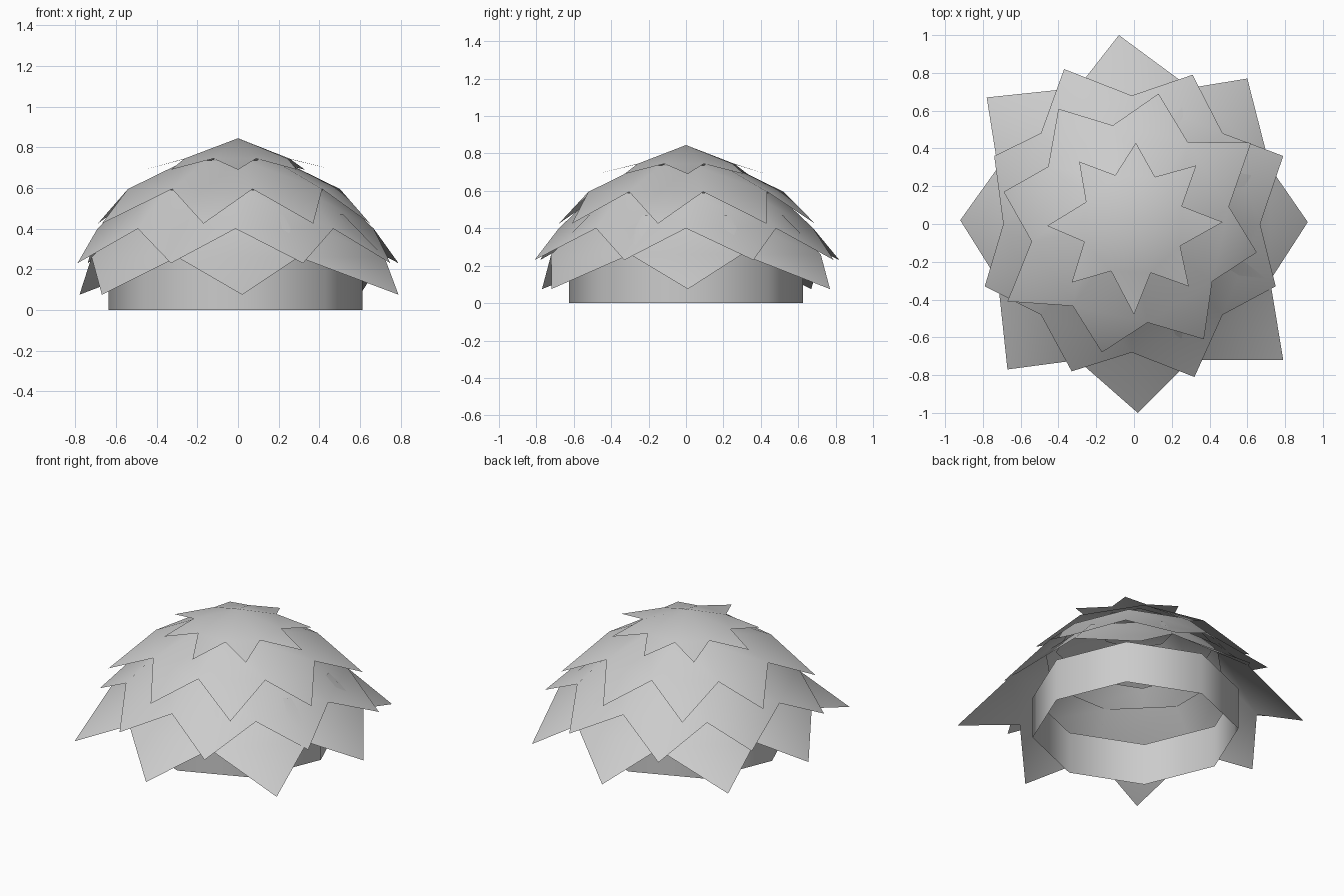
import bpy
import bmesh
from math import cos, sin, radians

SIDES = 8

old = bpy.data.objects.get("Cube")
if old:
    bpy.data.objects.remove(old, do_unlink=True)

# One plain grey for the whole model
grey = bpy.data.materials.new("light_grey")
grey.use_nodes = True
colour = (0.6, 0.6, 0.6, 1)
grey.diffuse_color = colour
grey.node_tree.nodes["Principled BSDF"].inputs["Base Color"].default_value = colour


def ring(bm, radius, z, phase, cx=0.0):
    """Add a regular ring of vertices and return it."""
    angles = [radians(phase + k * 360 / SIDES) for k in range(SIDES)]
    return [bm.verts.new((cx + radius * cos(a), radius * sin(a), z)) for a in angles]


def bridge(bm, inner, outer):
    """Join two rings with a band of quads facing away from the inner one."""
    for k in range(SIDES):
        n = (k + 1) % SIDES
        bm.faces.new((inner[k], outer[k], outer[n], inner[n]))


def finish(bm, name):
    """Turn the bmesh into a smooth shaded object."""
    mesh = bpy.data.meshes.new(name)
    bm.to_mesh(mesh)
    bm.free()
    mesh.materials.append(grey)
    for poly in mesh.polygons:
        poly.use_smooth = True
    obj = bpy.data.objects.new(name, mesh)
    bpy.context.collection.objects.link(obj)
    return obj


def leaf_layer(name, inner, outer, phase, cx, tip_z, tips):
    """Eight-sided sloping band with a pointed leaf on each lower edge."""
    bm = bmesh.new()
    rim = ring(bm, *outer, phase, cx)
    if inner[0] == 0:
        apex = bm.verts.new((0, 0, inner[1]))
        for k in range(SIDES):
            bm.faces.new((apex, rim[k], rim[(k + 1) % SIDES]))
    else:
        bridge(bm, ring(bm, *inner, phase, cx), rim)
    for k, (x, y) in enumerate(tips):
        tip = bm.verts.new((x, y, tip_z))
        bm.faces.new((rim[k], tip, rim[(k + 1) % SIDES]))
    return finish(bm, name)


# Overlapping leaf layers, uneven hand-placed tips
leaf_layer("crown_leaves", (0, .845), (.275, .745), 20, -.005, .69,
           [(.33, .31), (.01, .43), (-.29, .33), (-.46, -.01),
            (-.33, -.31), (0, -.48), (.29, -.33), (.47, .01)])
leaf_layer("upper_leaves", (.24, .735), (.53, .595), 10, -.02, .425,
           [(.62, .43), (.13, .69), (-.4, .61), (-.69, .17),
            (-.67, -.41), (-.17, -.68), (.37, -.61), (.65, -.15)])
leaf_layer("middle_leaves", (.48, .59), (.68, .4), 0, -.012, .23,
           [(.79, .36), (.31, .79), (-.37, .82), (-.74, .36),
            (-.79, -.33), (-.33, -.78), (.32, -.81), (.75, -.33)])
leaf_layer("lower_leaves", (.56, .47), (.78, .26), 22.5, 0, .075,
           [(.6, .77), (-.08, 1), (-.78, .67), (-.92, .02),
            (-.67, -.77), (.02, -1), (.79, -.72), (.92, .01)])

# Open octagonal wall under the leaves
bm = bmesh.new()
bridge(bm, ring(bm, .625, .28, 0, -.012), ring(bm, .625, 0, 0, -.012))
finish(bm, "base_wall")
